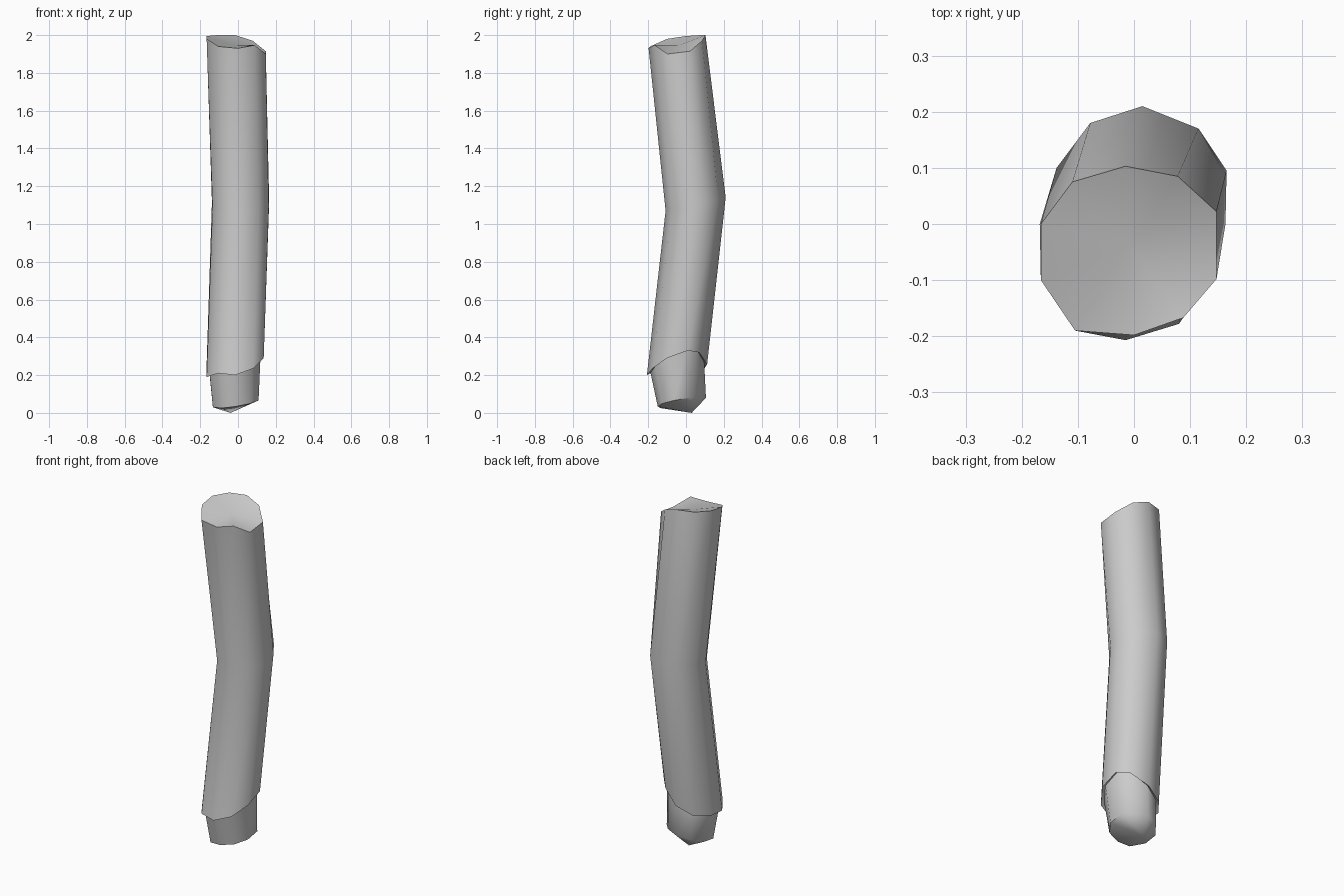
import bpy, bmesh, math

if "Cube" in bpy.data.objects:
    bpy.data.objects.remove(bpy.data.objects["Cube"])

# Outline of each ring: left, then round the back, right and front
top = [(-.166, 0, 1.995), (-.11, .075, 2), (-.015, .103, 2), (.078, .085, 1.97), (.147, .022, 1.915),
       (.147, -.098, 1.9), (.088, -.167, 1.947), (0, -.198, 1.93), (-.105, -.19, 1.94), (-.166, -.1, 1.98)]
bend = [(-.138, .1), (-.078, .18), (.015, .21), (.115, .17), (.165, .095),
        (.163, 0), (.108, -.075), (.015, -.108), (-.08, -.08), (-.135, .01)]
mid = [(x, y, 1.07 + .22 * (y + .11)) for x, y in bend]
low = [(-.168, 0, .2), (-.105, .08, .21), (-.01, .112, .257), (.085, .07, .32), (.136, .01, .33),
       (.136, -.1, .29), (.08, -.178, .235), (-.015, -.207, .2), (-.105, -.19, .21), (-.166, -.1, .19)]


def shrink(ring, s, cx, cy, height):
    return [(cx + s * (x + .015), cy + s * (y + .05), height(z)) for x, y, z in ring]


# Narrow core that sticks out of the broken lower end
core_top = shrink(low, .89, -.015, -.048, lambda z: z + .012)
core_low = shrink(low, .8, -.012, -.024, lambda z: .06)
core_low = [(x, y, .06 + .15 * x + (.2 * y if y > 0 else .16 * y)) for x, y, z in core_low]


def loft(name, rings, start, end):
    bm = bmesh.new()
    loops = [[bm.verts.new(p) for p in r] for r in rings]
    n = len(loops[0])
    for a, b in zip(loops, loops[1:]):
        for i in range(n):
            j = (i + 1) % n
            bm.faces.new((a[i], a[j], b[j], b[i]))
    for ring, tip in ((loops[0], start), (loops[-1], end)):
        c = bm.verts.new(tip)
        for i in range(n):
            bm.faces.new((ring[i], ring[(i + 1) % n], c))
    bmesh.ops.recalc_face_normals(bm, faces=bm.faces)
    me = bpy.data.meshes.new(name)
    bm.to_mesh(me)
    bm.free()
    ob = bpy.data.objects.new(name, me)
    bpy.context.collection.objects.link(ob)
    bpy.context.view_layer.objects.active = ob
    ob.select_set(True)
    bpy.ops.object.shade_smooth_by_angle(angle=math.radians(55))
    ob.select_set(False)


# Bent outer shell, broken rim and core as one closed form
loft("bent_log", [top, mid, low, core_top, core_low], (-.01, -.04, 1.945), (-.04, .03, 0))
